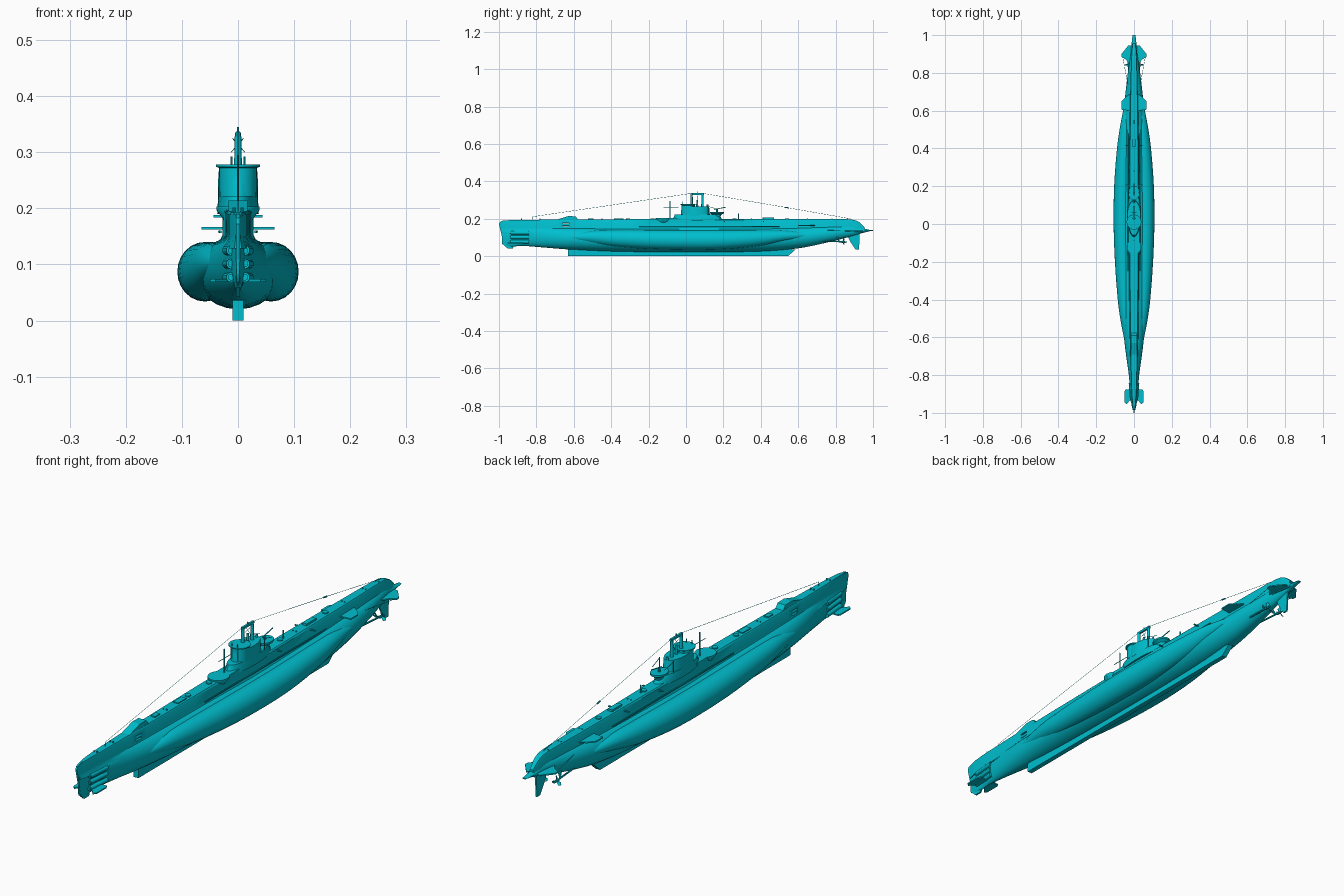
import bpy, bmesh, math
from mathutils import Vector

if "Cube" in bpy.data.objects:
    bpy.data.objects.remove(bpy.data.objects["Cube"])

paint = bpy.data.materials.new("hull_paint")
paint.diffuse_color = (0.0, 0.52, 0.62, 1)
paint.use_nodes = True
paint.node_tree.nodes["Principled BSDF"].inputs["Base Color"].default_value = paint.diffuse_color


def finish(name, bm, smooth=True):
    bmesh.ops.recalc_face_normals(bm, faces=bm.faces)
    me = bpy.data.meshes.new(name)
    bm.to_mesh(me)
    bm.free()
    ob = bpy.data.objects.new(name, me)
    bpy.context.collection.objects.link(ob)
    me.materials.append(paint)
    if smooth:
        bpy.ops.object.select_all(action='DESELECT')
        bpy.context.view_layer.objects.active = ob
        ob.select_set(True)
        bpy.ops.object.shade_smooth_by_angle(angle=math.radians(35))
    return ob


def loft(name, rings, smooth=True):
    bm = bmesh.new()
    vs = [[bm.verts.new(p) for p in r] for r in rings]
    n = len(vs[0])
    for a, b in zip(vs, vs[1:]):
        for i in range(n):
            bm.faces.new((a[i], a[(i + 1) % n], b[(i + 1) % n], b[i]))
    bm.faces.new(vs[0])
    bm.faces.new(vs[-1])
    return finish(name, bm, smooth)


def resample(st, steps=4):
    """Smooth curve through stations, first value is y."""
    def slope(i, k):
        a, b = st[max(i - 1, 0)], st[min(i + 1, len(st) - 1)]
        return (b[k] - a[k]) / (b[0] - a[0])
    out = []
    for i in range(len(st) - 1):
        a, b = st[i], st[i + 1]
        h = b[0] - a[0]
        for s in range(steps):
            t = s / steps
            row = [a[0] + h * t]
            for k in range(1, len(a)):
                row.append((2*t**3 - 3*t*t + 1) * a[k] + (t**3 - 2*t*t + t) * h * slope(i, k)
                           + (3*t*t - 2*t**3) * b[k] + (t**3 - t*t) * h * slope(i + 1, k))
            out.append(row)
    return out + [list(st[-1])]


def oval(cx, cz, w, h, y, n=24):
    return [(cx + w * math.cos(2*math.pi*i/n), y, cz + h * math.sin(2*math.pi*i/n)) for i in range(n)]


def flat_oval(cy, z, rx, ry, n=24):
    return [(rx * math.cos(2*math.pi*i/n), cy + ry * math.sin(2*math.pi*i/n), z) for i in range(n)]


def rod(name, a, b, r=0.002, r2=None, n=8):
    a, b = Vector(a), Vector(b)
    q = (b - a).to_track_quat('Z', 'Y')
    r2 = r if r2 is None else r2
    return loft(name, [[p + q @ Vector((rr * math.cos(2*math.pi*i/n), rr * math.sin(2*math.pi*i/n), 0))
                        for i in range(n)] for p, rr in ((a, r), (b, r2))])


def box(name, x, y, z):
    return loft(name, [[(x[0], v, z[0]), (x[1], v, z[0]), (x[1], v, z[1]), (x[0], v, z[1])] for v in y], False)


def side_plate(name, pts, x0, x1):
    return loft(name, [[(x, y, z) for y, z in pts] for x in (x0, x1)], False)


def flat_plate(name, pts, z0, z1):
    return loft(name, [[(x, y, z) for x, y in pts] for z in (z0, z1)], False)


# Pressure hull: y, half width, bottom, top
hull = [(-.985, .003, .065, .17), (-.95, .010, .05, .172), (-.88, .017, .055, .165), (-.78, .030, .048, .158),
        (-.63, .050, .036, .154), (-.4, .070, .025, .151), (0, .076, .020, .15), (.4, .070, .025, .151),
        (.6, .054, .042, .155), (.75, .039, .072, .16), (.88, .021, .105, .163), (.95, .010, .126, .150)]
loft("pressure_hull", [oval(0, (b + t) / 2, w, (t - b) / 2, y) for y, w, b, t in resample(hull)])

# Saddle tanks: y, outer edge, bottom, top
saddle = [(-.64, .046, .088, .115), (-.5, .073, .068, .135), (-.4, .086, .053, .139), (-.2, .101, .039, .14),
          (0, .108, .034, .14), (.2, .105, .037, .14), (.4, .090, .055, .14), (.52, .073, .078, .138),
          (.66, .045, .100, .125)]
for s, side in ((-1, "left"), (1, "right")):
    loft("saddle_tank_" + side, [oval(s * (o + .01) / 2, (b + t) / 2, (o - .01) / 2, (t - b) / 2, y)
                                 for y, o, b, t in resample(saddle)])

# Deck casing: y, half width, deck height
casing_st = [(-.985, .004, .186), (-.95, .009, .192), (-.85, .015, .194), (-.6, .021, .196), (-.15, .025, .198),
             (.05, .028, .198), (.3, .025, .198), (.7, .020, .198), (.87, .015, .197), (.92, .012, .186),
             (.955, .008, .155)]
rings = []
for y, w, t in resample(casing_st, 3):
    half = [(w * 1.6, .128), (w * 1.15, .143), (w, .152), (w, t - .005), (w * .85, t)]
    rings.append([(x, y, z) for x, z in half] + [(-x, y, z) for x, z in reversed(half)])
casing = loft("deck_casing", rings)

# Opening through the forward casing with the tube fairing on top
cutter = box("casing_opening_cutter", (-.1, .1), (-.66, -.625), (.158, .177))
cutter.hide_render = True
cutter.hide_viewport = True
cutter.display_type = 'WIRE'
cut = casing.modifiers.new("opening", 'BOOLEAN')
cut.object = cutter
cut.solver = 'EXACT'
side_plate("forward_hump", [(-.70, .193), (-.66, .205), (-.63, .214), (-.59, .213), (-.575, .193)], -.017, .017)

# Keel, stem, rudder and tail
side_plate("ballast_keel", [(-.63, .0), (.545, .0), (.585, .035), (.5, .045), (-.5, .045), (-.63, .036)], -.010, .010)
side_plate("stem_blade", [(-1, .172), (-.995, .183), (-.98, .19), (-.93, .192), (-.9, .15), (-.9, .06), (-.92, .058),
                          (-.925, .042), (-.955, .042), (-.975, .06), (-.983, .1)], -.0035, .0035)
side_plate("rudder", [(.855, .125), (.93, .14), (.925, .037), (.905, .037), (.88, .075)], -.003, .003)
loft("tail_cone", [oval(0, .137, w, h, y, 12) for y, w, h in
                   ((.88, .017, .02), (.94, .015, .014), (.98, .010, .004), (1, .008, .002))])

# Planes, shafts, screws and bow tubes on both sides
for s, side in ((-1, "left"), (1, "right")):
    flat_plate("bow_plane_" + side, [(s * .006, -.875), (s * .045, -.875), (s * .05, -.885), (s * .05, -.945),
                                     (s * .04, -.955), (s * .006, -.915)], .069, .074)
    flat_plate("stern_plane_" + side, [(s * .008, .83), (s * .045, .872), (s * .066, .885), (s * .066, .9),
                                       (s * .03, .945), (s * .008, .945)], .133, .138)
    flat_plate("screw_guard_" + side, [(s * .018, .60), (s * .065, .605), (s * .065, .65), (s * .045, .672),
                                       (s * .018, .69)], .162, .167)
    rod("shaft_" + side, (s * .025, .64, .088), (s * .03, .85, .076), .0035)
    rod("shaft_strut_outer_" + side, (s * .03, .82, .078), (s * .02, .80, .12), .003)
    rod("shaft_strut_inner_" + side, (s * .03, .82, .078), (s * .003, .80, .105), .003)
    rod("screw_hub_" + side, (s * .03, .833, .077), (s * .03, .86, .075), .006, .003)
    for k in range(3):
        a = math.pi / 2 + k * math.tau / 3
        d, t = Vector((math.cos(a), 0, math.sin(a))), Vector((-math.sin(a) * .006, .004, math.cos(a) * .006))
        c = Vector((s * .03, .842, .076))
        quad = [c + d * .003 - t * .4, c + d * .016 - t, c + d * .023, c + d * .016 + t, c + d * .003 + t * .4]
        loft(f"screw_blade_{side}_{k}", [[p + Vector((0, o, 0)) for p in quad] for o in (0, .0015)], False)
    for k, z in enumerate((.125, .101, .077)):
        rod(f"bow_tube_{side}_{k}", (s * .012, -.935, z), (s * .019, -.84, z), .009, n=14)
        rod(f"bow_tube_cap_{side}_{k}", (s * .012, -.94, z), (s * .012, -.93, z), .006, n=14)
    rod("upper_tube_" + side, (s * .012, -.70, .168), (s * .014, -.58, .168), .007, n=12)
    for k, y in enumerate((.205, .415)):
        box(f"side_boom_{side}_{k}", sorted((s * .018, s * .044)), (y - .003, y + .003), (.184, .188))
    rod("plane_stay_" + side, (s * .06, .885, .136), (s * .033, .74, .14), .001, n=5)
    rod("bilge_rail_" + side, (s * .031, -.25, .158), (s * .033, .5, .158), .0025, n=6)

# Conning tower
loft("tower_base", [flat_oval(.06, .19, .037, .135), flat_oval(.06, .21, .036, .125), flat_oval(.055, .222, .034, .115)])
loft("tower_upper", [flat_oval(.05, .215, .036, .078), flat_oval(.05, .262, .035, .074), flat_oval(.05, .266, .035, .073)])
loft("bridge_front", [flat_oval(.012, .22, .033, .036), flat_oval(.012, .272, .034, .036),
                      flat_oval(.010, .274, .039, .04), flat_oval(.010, .278, .039, .04)])
loft("forward_gun_deck", [flat_oval(-.12, .18, .026, .036), flat_oval(-.12, .196, .038, .042),
                          flat_oval(-.12, .203, .038, .042)])
box("gun_deck_link", (-.028, .028), (-.11, -.03), (.19, .203))
loft("aft_gun_tub", [flat_oval(.165, .2, .012, .015), flat_oval(.165, .222, .018, .024),
                     flat_oval(.165, .23, .030, .038), flat_oval(.165, .237, .030, .038)])
rod("aft_gun_mount", (0, .165, .235), (0, .165, .25), .005)
rod("aft_gun_barrel", (0, .15, .25), (0, .215, .262), .002)

# Periscopes, masts and aerials
for k, (y, top, r) in enumerate(((.03, .335, .0075), (.088, .332, .007), (.06, .30, .006), (.115, .275, .006))):
    rod(f"periscope_standard_{k}", (0, y, .255), (0, y, top), r, r * .75, 12)
box("periscope_bridge", (-.004, .004), (.025, .095), (.328, .337))
rod("periscope_top", (0, .06, .33), (0, .06, .345), .002)
for s in (-1, 1):
    rod("aerial_spreader", (s * .012, .06, .30), (-s * .010, .06, .325), .0008, n=5)
    rod("bridge_mast", (s * .012, -.02, .2), (s * .012, -.02, .292), .0018)
    rod("bridge_rail_post", (s * .03, .12, .22), (s * .03, .12, .268), .0015)
    rod("bridge_rail", (s * .03, .12, .266), (s * .026, .17, .25), .0012)
rod("direction_mast", (0, -.085, .2), (0, -.085, .295), .002)
rod("direction_arm", (0, -.12, .258), (0, -.04, .258), .0012)
wires = [((0, -.82, .195), (0, -.82, .212)), ((0, -.82, .211), (0, .03, .336)),
         ((0, .09, .336), (0, .55, .258)), ((0, .55, .258), (0, .88, .2))]
for k, (a, b) in enumerate(wires):
    rod(f"aerial_wire_{k}", a, b, .0008, n=4)
rod("wire_insulator", (0, .53, .261), (0, .55, .258), .003)
rod("aft_mast", (0, .28, .197), (0, .28, .228), .003)

# Deck fittings
box("aft_locker", (-.010, .010), (.41, .47), (.195, .206))
box("forward_hatch", (-.011, .011), (-.385, -.335), (.193, .201))
box("middle_hatch", (-.009, .009), (-.525, -.495), (.192, .201))
for k, y in enumerate((-.18, -.31, .26, .54)):
    rod(f"round_hatch_{k}", (0, y, .19), (0, y, .202), .011, n=16)
for y in (-.88, -.78, -.45, .35, .65, .78, .86):
    for s in (-1, 1):
        rod("bollard", (s * .007, y, .19), (s * .007, y, .201), .0025)
